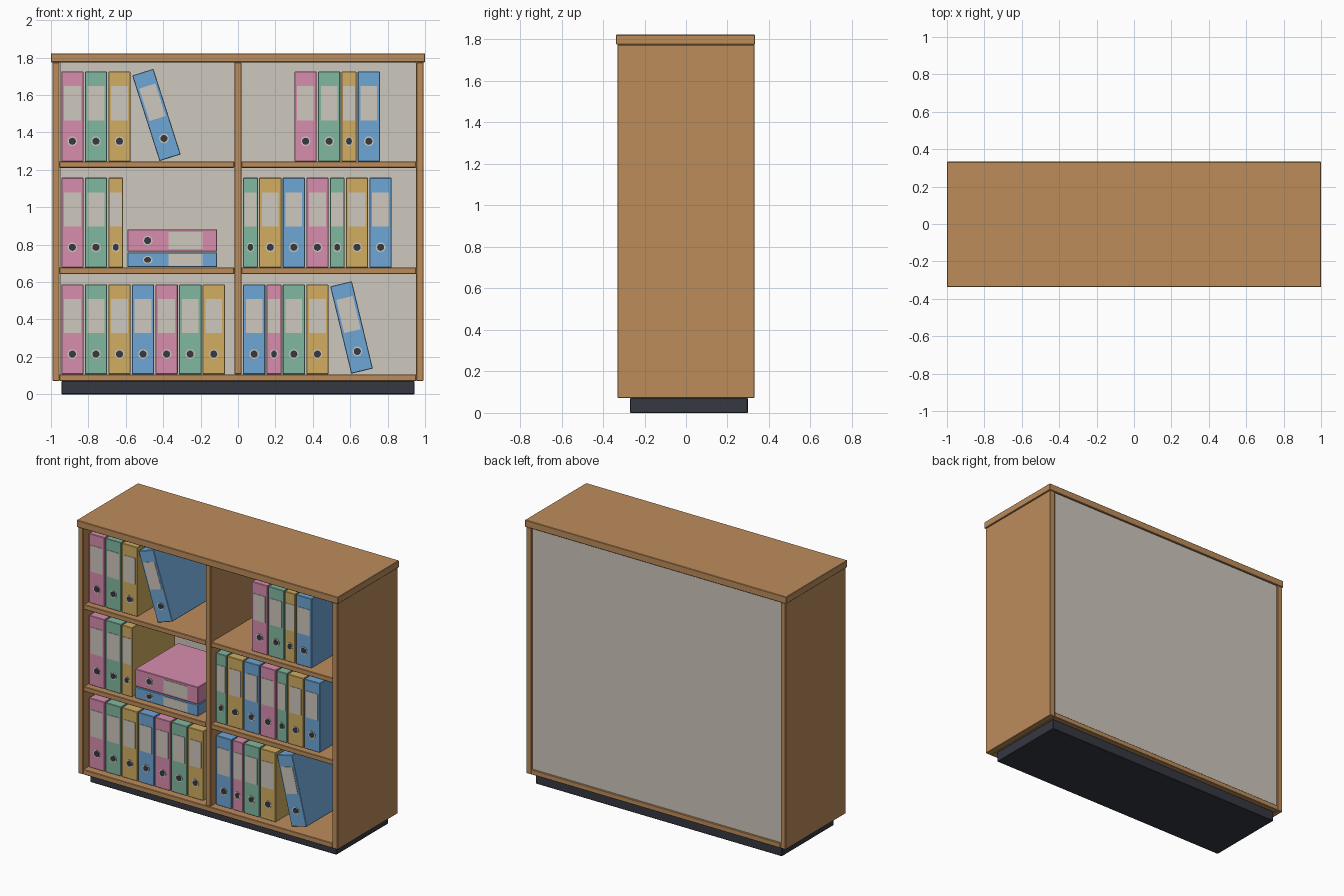
import bpy, bmesh, math
from mathutils import Matrix, Vector

if "Cube" in bpy.data.objects:
    bpy.data.objects.remove(bpy.data.objects["Cube"])

COLOURS = {
    "wood": (0.51, 0.265, 0.105), "dark": (0.035, 0.04, 0.053), "light_grey": (0.62, 0.58, 0.51),
    "pink": (0.69, 0.27, 0.43), "green": (0.22, 0.48, 0.35),
    "yellow": (0.64, 0.42, 0.12), "blue": (0.155, 0.38, 0.67),
}
MATS = {}
for name, c in COLOURS.items():
    MATS[name] = bpy.data.materials.new(name)
    MATS[name].diffuse_color = (*c, 1)


def add_box(bm, x0, x1, y0, y1, z0, z1, mat=0, bevel=0.0):
    m = Matrix.Translation(((x0 + x1) / 2, (y0 + y1) / 2, (z0 + z1) / 2)) \
        @ Matrix.Diagonal((x1 - x0, y1 - y0, z1 - z0, 1))
    verts = bmesh.ops.create_cube(bm, size=1, matrix=m)["verts"]
    for f in {f for v in verts for f in v.link_faces}:
        f.material_index = mat
    if bevel:
        edges = list({e for v in verts for e in v.link_edges})
        bmesh.ops.bevel(bm, geom=edges, offset=bevel, segments=1, affect='EDGES')


def add_disc(bm, r, sx, y0, y1, z, mat):
    # short cylinder facing -y
    m = Matrix.Translation((0, (y0 + y1) / 2, z)) @ Matrix.Diagonal((sx, 1, 1, 1)) \
        @ Matrix.Rotation(math.pi / 2, 4, 'X')
    verts = bmesh.ops.create_cone(bm, cap_ends=True, segments=16, radius1=r, radius2=r,
                                  depth=y1 - y0, matrix=m)["verts"]
    for f in {f for v in verts for f in v.link_faces}:
        f.material_index = mat


def finish(bm, name, mats):
    me = bpy.data.meshes.new(name)
    bm.to_mesh(me)
    bm.free()
    for m in mats:
        me.materials.append(MATS[m])
    ob = bpy.data.objects.new(name, me)
    bpy.context.collection.objects.link(ob)
    return ob


def board(name, x0, x1, y0, y1, z0, z1, mat="wood", bevel=0.003):
    bm = bmesh.new()
    add_box(bm, x0, x1, y0, y1, z0, z1, 0, bevel)
    return finish(bm, name, [mat])


# cabinet
board("top_board", -1, 1, -0.337, 0.333, 1.775, 1.823)
board("left_side", -0.993, -0.955, -0.33, 0.33, 0.072, 1.775)
board("right_side", 0.953, 0.993, -0.33, 0.33, 0.072, 1.775)
board("bottom_board", -0.955, 0.953, -0.33, 0.33, 0.072, 0.107)
board("divider", -0.02, 0.018, -0.325, 0.305, 0.107, 1.775)
for row, z in (("lower", 0.678), ("upper", 1.245)):
    board(row + "_left_shelf", -0.955, -0.02, -0.322, 0.305, z - 0.034, z)
    board(row + "_right_shelf", 0.018, 0.953, -0.322, 0.305, z - 0.034, z)
board("back_panel", -0.953, 0.951, 0.305, 0.32, 0.107, 1.775, "light_grey", 0)
board("plinth", -0.943, 0.943, -0.27, 0.298, 0, 0.072, "dark")

# binders
WIDE, NARROW, GAP = 0.119, 0.079, 0.007
HEIGHT, FRONT, BACK = 0.48, -0.28, 0.19
count = 0


def binder(colour, x, z, width=WIDE, angle=0.0):
    """Binder whose bottom centre is at (x, z), turned about y by angle degrees."""
    global count
    count += 1
    bm = bmesh.new()
    h = width / 2
    add_box(bm, -h, h, FRONT, BACK, 0, HEIGHT, 0, 0.003)
    lw = 0.045 if width == WIDE else 0.032
    sx = 1 if width == WIDE else 0.8
    add_box(bm, -lw, lw, FRONT - 0.003, FRONT + 0.002, 0.22, 0.402, 1)
    add_disc(bm, 0.026, sx, FRONT - 0.003, FRONT + 0.002, 0.108, 1)
    add_disc(bm, 0.019, sx, FRONT - 0.005, FRONT - 0.001, 0.108, 2)
    ob = finish(bm, f"{colour}_binder_{count}", [colour, "light_grey", "dark"])
    ob.location = Vector((x, 0, z))
    ob.rotation_euler = (0, math.radians(angle), 0)


KEY = {"p": "pink", "g": "green", "y": "yellow", "b": "blue"}


def row(code, x, z):
    # upper-case letters are narrow binders
    for ch in code:
        w = NARROW if ch.isupper() else WIDE
        binder(KEY[ch.lower()], x + w / 2, z, w)
        x += w + GAP


# upright rows
row("pgy", -0.945, 1.245)
row("pgYb", 0.302, 1.245)
row("pgY", -0.945, 0.678)
row("GybpGyb", 0.027, 0.678)
row("pgybpgy", -0.945, 0.107)
row("bPgy", 0.027, 0.107)
# leaning binders
binder("blue", -0.363, 1.265, WIDE, -17.7)
binder("blue", 0.663, 0.124, WIDE, -13.5)
# lying stack
binder("blue", -0.591, 0.719, NARROW, 90)
binder("pink", -0.591, 0.822, WIDE, 90)

for m in bpy.data.materials:
    if m.users and not m.is_grease_pencil:
        m.use_nodes = True
        m.node_tree.nodes["Principled BSDF"].inputs["Base Color"].default_value = m.diffuse_color
